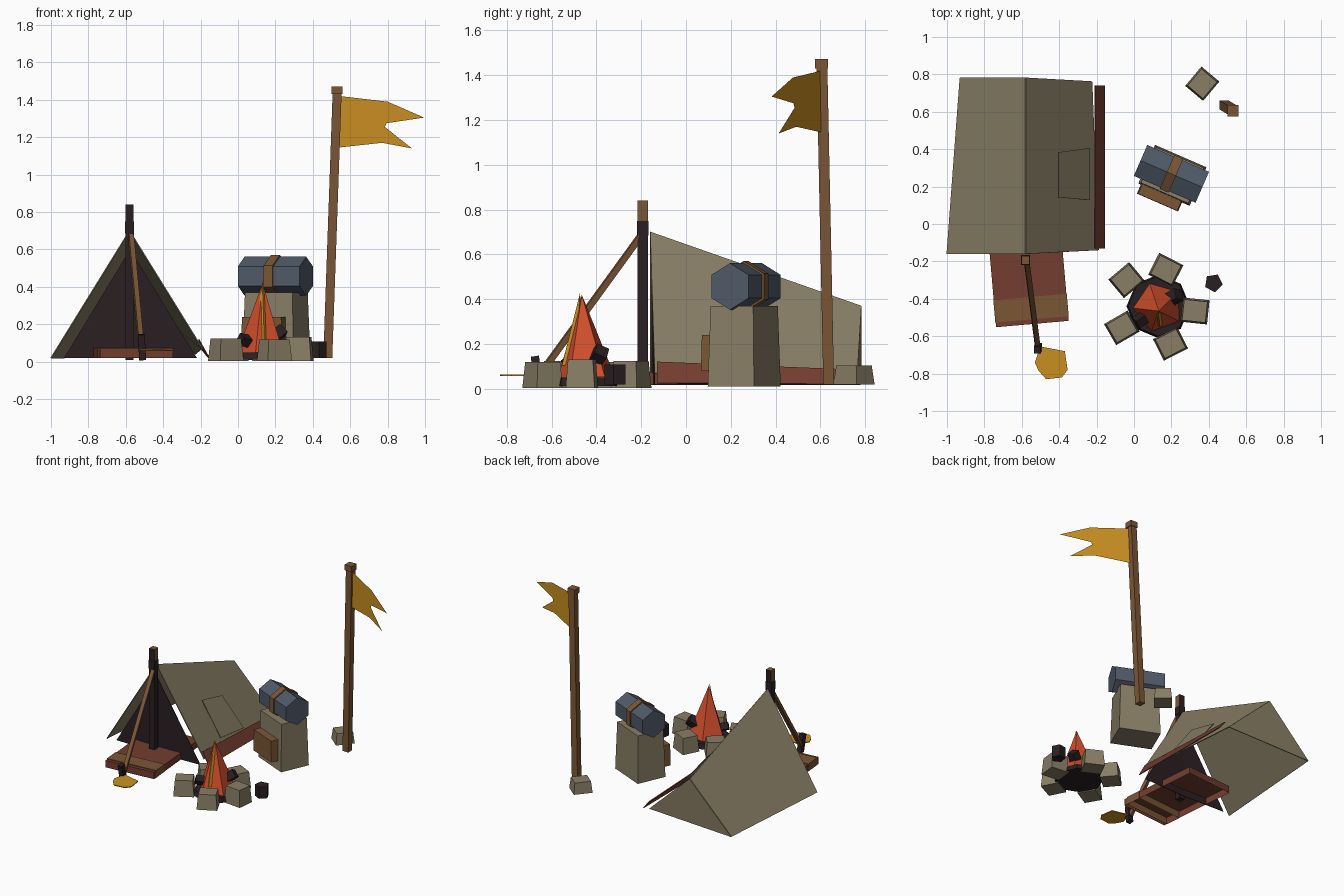
import bpy, bmesh, math
from mathutils import Vector, Matrix

cube = bpy.data.objects.get("Cube")
if cube:
    bpy.data.objects.remove(cube, do_unlink=True)


def material(name, hexcode):
    def linear(i):
        c = int(hexcode[i:i + 2], 16) / 255
        return c / 12.92 if c < 0.04 else ((c + 0.055) / 1.055) ** 2.4
    colour = (linear(0), linear(2), linear(4), 1)
    m = bpy.data.materials.new(name)
    m.use_nodes = True
    m.diffuse_color = colour
    m.node_tree.nodes["Principled BSDF"].inputs["Base Color"].default_value = colour
    return m


canvas = material("canvas and stone", "887E65")
wood = material("brown wood", "7B5635")
charcoal = material("charcoal", "2A1F22")
maroon = material("maroon cloth", "733D2F")
blue = material("slate blue", "505A69")
orange = material("flame orange", "D24F2C")
yellow = material("mustard yellow", "CB9021")


def finish(name, bm, mat, matrix=Matrix()):
    bmesh.ops.recalc_face_normals(bm, faces=bm.faces)
    mesh = bpy.data.meshes.new(name)
    bm.to_mesh(mesh)
    bm.free()
    mesh.materials.append(mat)
    ob = bpy.data.objects.new(name, mesh)
    ob.matrix_world = matrix
    bpy.context.collection.objects.link(ob)
    return ob


def box(name, mat, size, loc, turn=0, taper=1.0, hollow=False):
    """Box standing on loc, turned about z, top scaled by taper, bottom open if hollow."""
    bm = bmesh.new()
    bmesh.ops.create_cube(bm, size=1)
    for v in bm.verts:
        k = taper if v.co.z > 0 else 1
        v.co = (v.co.x * size[0] * k, v.co.y * size[1] * k, (v.co.z + 0.5) * size[2])
    if hollow:
        bottom = min(bm.faces, key=lambda f: f.calc_center_median().z)
        bmesh.ops.delete(bm, geom=[bottom], context="FACES_ONLY")
    m = Matrix.Translation(loc) @ Matrix.Rotation(math.radians(turn), 4, "Z")
    return finish(name, bm, mat, m)


def stick(name, mat, a, b, r1, r2=None, sides=4, spin=45):
    """Prism or cone from point a to point b."""
    a, b = Vector(a), Vector(b)
    d = b - a
    bm = bmesh.new()
    bmesh.ops.create_cone(bm, cap_ends=True, segments=sides, radius1=r1,
                          radius2=r1 if r2 is None else r2, depth=d.length)
    bmesh.ops.remove_doubles(bm, verts=bm.verts, dist=0.0001)
    lean = Vector((0, 0, 1)).rotation_difference(d).to_matrix().to_4x4()
    m = Matrix.Translation((a + b) / 2) @ lean @ Matrix.Rotation(math.radians(spin), 4, "Z")
    return finish(name, bm, mat, m)


def sheet(name, mat, points, thick=0.0):
    """Single polygon with optional thickness."""
    bm = bmesh.new()
    bm.faces.new([bm.verts.new(p) for p in points])
    ob = finish(name, bm, mat)
    if thick:
        mod = ob.modifiers.new("thickness", "SOLIDIFY")
        mod.thickness = thick
        mod.offset = 0
    return ob


# Tent cloth: two slopes, a closed back and a hem
ridge_front, ridge_back = Vector((-0.58, -0.16, 0.70)), Vector((-0.58, 0.78, 0.37))
left_front, left_back = Vector((-1.0, -0.16, 0.02)), Vector((-0.93, 0.78, 0.02))
right_front, right_back = Vector((-0.19, -0.14, 0.07)), Vector((-0.225, 0.76, 0.04))
sheet("tent_left_slope", canvas, [ridge_front, left_front, left_back, ridge_back], 0.006)
sheet("tent_right_slope", canvas, [ridge_back, right_back, right_front, ridge_front], 0.006)
sheet("tent_back", canvas, [ridge_back, left_back, right_back], 0.006)
sheet("tent_hem", maroon, [(-0.21, -0.13, 0.12), (-0.157, -0.13, 0.025),
                           (-0.157, 0.74, 0.02), (-0.21, 0.74, 0.085)], 0.006)


# Patch lying on the right slope
def on_slope(x, y):
    t = (y - ridge_front.y) / (ridge_back.y - ridge_front.y)
    top, low = ridge_front.lerp(ridge_back, t), right_front.lerp(right_back, t)
    return top.lerp(low, (x - top.x) / (low.x - top.x)) + Vector((0.004, 0, 0.003))


sheet("tent_patch", canvas, [on_slope(-0.41, 0.385), on_slope(-0.24, 0.41),
                             on_slope(-0.24, 0.12), on_slope(-0.41, 0.14)], 0.004)

# Dark door flaps
for side, x in (("left", -0.93), ("right", -0.22)):
    sheet("door_flap_" + side, charcoal,
          [(-0.577, -0.152, 0.60), (x, -0.14, 0.02), (-0.577, -0.152, 0.02)], 0.004)

# Tent pole with a lashing; its top is dark on the front and back
POLE = (-0.58, -0.193)
box("tent_pole", charcoal, (0.044, 0.046, 0.68), (*POLE, 0.01))
pole_top = box("tent_pole_top", wood, (0.044, 0.046, 0.15), (*POLE, 0.69))
pole_top.data.materials.append(charcoal)
for face in pole_top.data.polygons:
    face.material_index = int(abs(face.normal.y) > 0.7)
box("pole_lashing", charcoal, (0.05, 0.052, 0.065), (*POLE, 0.685))

# Brace and stake
stick("tent_brace", wood, (-0.575, -0.19, 0.70), (-0.515, -0.655, 0.06), 0.019)
stick("stake", charcoal, (-0.51, -0.655, 0.01), (-0.517, -0.675, 0.145), 0.026)

# Ground mat with a stripe
MAT = (-0.571, -0.216)
box("ground_mat", maroon, (0.39, 0.64, 0.052), (*MAT, 0.02), 5, hollow=True)
s = math.radians(5)
box("mat_stripe", wood, (0.394, 0.12, 0.057),
    (MAT[0] + 0.235 * math.sin(s), MAT[1] - 0.235 * math.cos(s), 0.02), 5, hollow=True)

# Fallen leaf
sheet("leaf", yellow, [(-0.50, -0.655, 0.065), (-0.37, -0.68, 0.06), (-0.355, -0.78, 0.06),
                       (-0.385, -0.82, 0.06), (-0.47, -0.83, 0.06), (-0.51, -0.785, 0.06),
                       (-0.53, -0.74, 0.06)], 0.006)

# Ring of stones, and one by the flagpole
stones = [(-0.04, -0.30, 40), (0.17, -0.245, -27), (0.325, -0.465, -6),
          (0.195, -0.64, 27), (-0.065, -0.555, 30)]
for i, (x, y, turn) in enumerate(stones):
    box(f"fire_stone_{i + 1}", canvas, (0.145, 0.13, 0.115 + 0.006 * (i % 3)),
        (x, y, 0.004), turn, 0.86)
box("pole_stone", canvas, (0.135, 0.125, 0.085), (0.365, 0.75, 0.02), 50, 0.86)

# Fire
stick("ash_bed", charcoal, (0.13, -0.44, 0.012), (0.13, -0.44, 0.05), 0.17, 0.16, 8)
stick("large_flame", orange, (0.13, -0.445, 0.05), (0.132, -0.465, 0.42), 0.135, 0, 5, 20)
stick("bright_flame", yellow, (0.132, -0.505, 0.10), (0.13, -0.473, 0.43), 0.05, 0, 4, 10)
stick("log_high", charcoal, (0.13, -0.44, 0.08), (0.24, -0.375, 0.17), 0.042)
stick("log_low", charcoal, (0.13, -0.45, 0.09), (0.01, -0.53, 0.12), 0.036)
stick("charred_stump", charcoal, (0.425, -0.315, 0.02), (0.425, -0.315, 0.108), 0.05, sides=5)

# Backpack with pocket
TURN = -23.5
t = math.radians(TURN)
axis, out = Vector((math.cos(t), math.sin(t), 0)), Vector((-math.sin(t), math.cos(t), 0))
pack = Vector((0.205, 0.26, 0.01))
box("backpack", canvas, (0.30, 0.225, 0.36), pack, TURN, 0.92)
box("pack_pocket", wood, (0.24, 0.07, 0.16),
    pack - out * 0.13 - axis * 0.015 + Vector((0, 0, 0.07)), TURN, 0.95)

# Six-sided bedroll along the pack's width, with an edge on top, and its strap
up = Vector((0, 0, 1))
roll_frame = Matrix((up.cross(axis), up, axis)).transposed().to_4x4()
roll_frame.translation = (0.2, 0.268, 0.457)
for name, mat, length, radius in (("bedroll", blue, 0.36, 0.104),
                                  ("bedroll_strap", wood, 0.052, 0.114)):
    bm = bmesh.new()
    bmesh.ops.create_cone(bm, cap_ends=True, segments=6, radius1=radius,
                          radius2=radius, depth=length)
    finish(name, bm, mat, roll_frame)

# Flagpole, cap and swallow-tailed flag
stick("flagpole", wood, (0.48, 0.637, 0.02), (0.53, 0.607, 1.44), 0.034)
box("flagpole_cap", wood, (0.06, 0.06, 0.042), (0.53, 0.605, 1.43))
outline = [(0.545, 1.42), (0.80, 1.39), (0.995, 1.305), (0.795, 1.275), (0.785, 1.255),
           (0.93, 1.14), (0.77, 1.17), (0.54, 1.145)]
sheet("flag", yellow, [(x, 0.60 - (x - 0.55) * 0.49, z) for x, z in outline])
